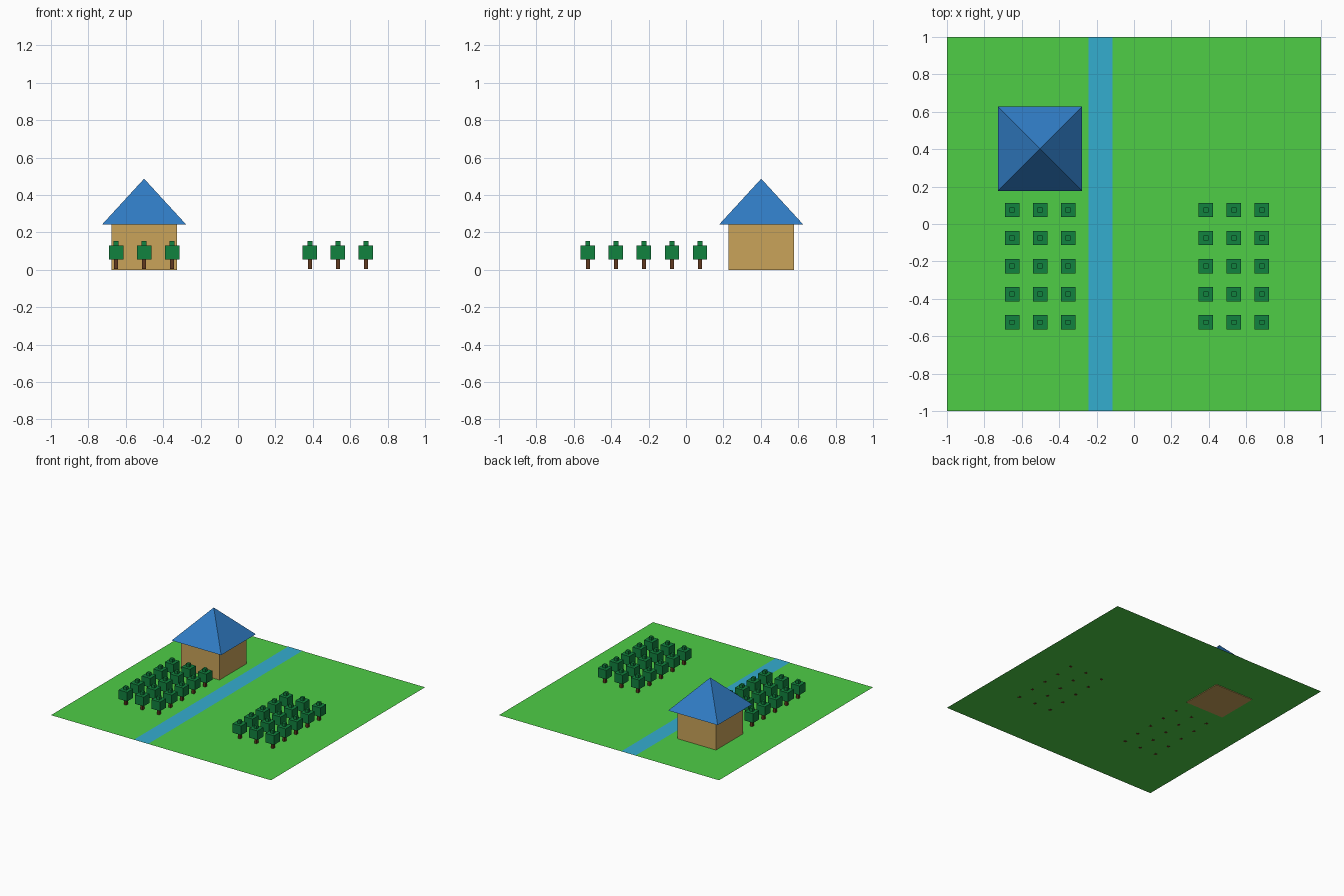
import bpy, math

if "Cube" in bpy.data.objects:
    bpy.data.objects.remove(bpy.data.objects["Cube"])


def material(name, r, g, b):
    """Flat colour from 0-255 sRGB, stored as linear."""
    def lin(c):
        c /= 255
        return c / 12.92 if c <= 0.04045 else ((c + 0.055) / 1.055) ** 2.4
    m = bpy.data.materials.new(name)
    m.diffuse_color = (lin(r), lin(g), lin(b), 1)
    m.use_nodes = True
    m.node_tree.nodes["Principled BSDF"].inputs["Base Color"].default_value = m.diffuse_color
    return m


GRASS = material("grass_green", 78, 205, 70)
WATER = material("water_blue", 52, 173, 207)
WALL = material("wall_tan", 202, 164, 90)
ROOF = material("roof_blue", 48, 124, 196)
LEAF = material("leaf_green", 17, 130, 62)
BARK = material("bark_brown", 96, 56, 30)


def finish(name, mat):
    obj = bpy.context.object
    obj.name = name
    obj.data.materials.append(mat)
    return obj


def plane(name, x, width, z, mat):
    bpy.ops.mesh.primitive_plane_add(size=1, location=(x, 0, z))
    obj = finish(name, mat)
    obj.scale = (width, 2, 1)


def box(name, x, y, z0, z1, width, mat):
    bpy.ops.mesh.primitive_cube_add(size=1, location=(x, y, (z0 + z1) / 2))
    obj = finish(name, mat)
    obj.scale = (width, width, z1 - z0)


# Flat field with a stream crossing it
GROUND_Z = 0.005
plane("ground", 0, 2, GROUND_Z, GRASS)
plane("stream", -0.179, 0.13, GROUND_Z + 0.002, WATER)

# House with a pyramid roof, its foot just below the grass
HX, HY = -0.502, 0.402
box("house_walls", HX, HY, 0, 0.242, 0.35, WALL)
bpy.ops.mesh.primitive_cone_add(vertices=4, radius1=0.225 * math.sqrt(2), radius2=0,
                                depth=0.245, location=(HX, HY, 0.242 + 0.1225),
                                rotation=(0, 0, math.pi / 4))
finish("house_roof", ROOF)

# Two groves of three by five trees
for grove_x in (-0.502, 0.534):
    for col in (-1, 0, 1):
        for row in range(5):
            x, y = grove_x + 0.15 * col, 0.075 - 0.15 * row
            box("tree_trunk", x, y, 0.004, 0.055, 0.021, BARK)
            box("tree_crown", x, y, 0.054, 0.129, 0.077, LEAF)
            box("tree_tip", x, y, 0.129, 0.155, 0.026, LEAF)
